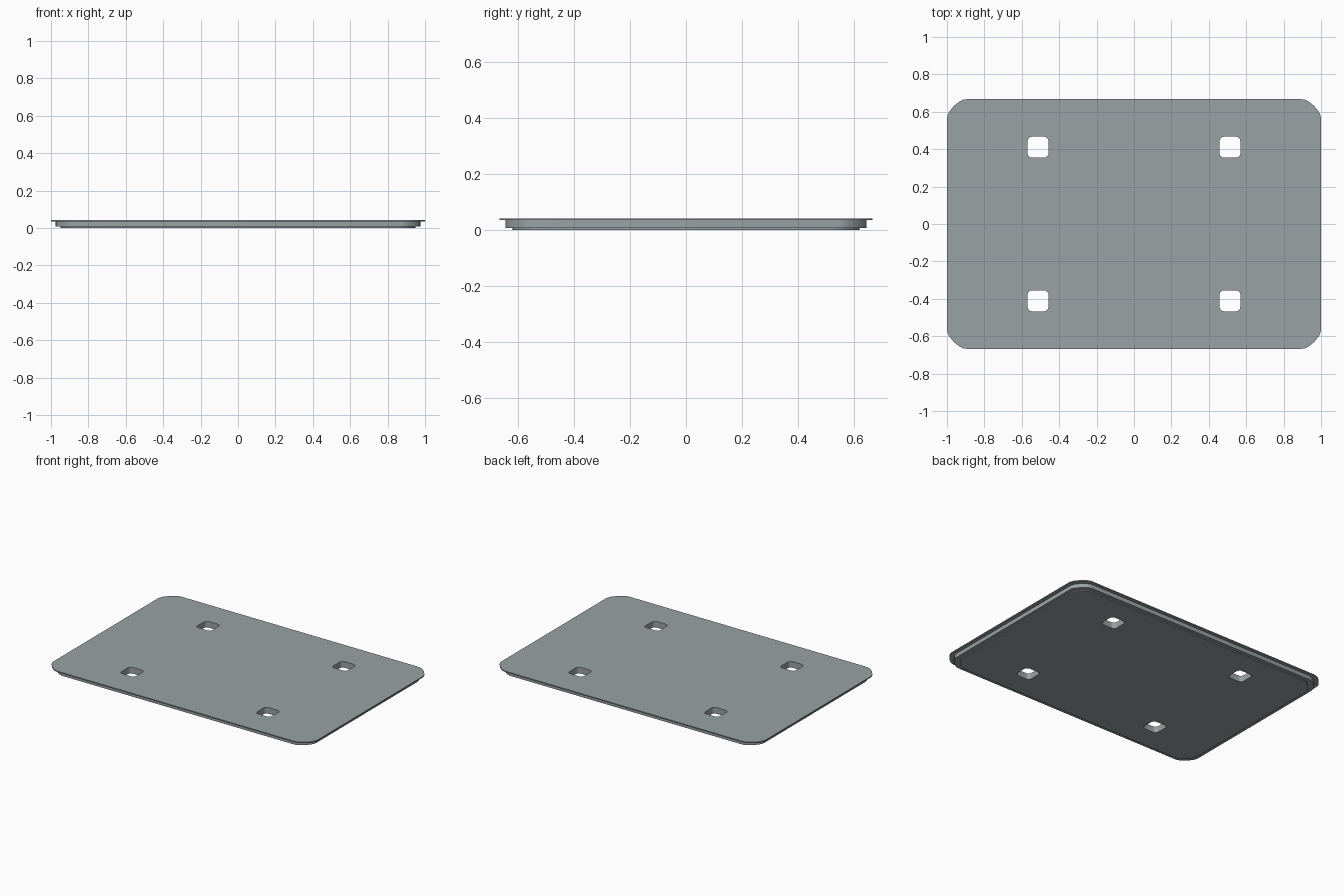
import bpy, bmesh, math

if "Cube" in bpy.data.objects:
    bpy.data.objects.remove(bpy.data.objects["Cube"])


def cut_corner_outline(hx, hy, c):
    """Rectangle with softly bowed corners."""
    steps = [(0, 1), (0.025, 0.83), (0.11, 0.64), (0.345, 0.345),
             (0.64, 0.11), (0.83, 0.025), (1, 0)]
    pts = []
    for sx, sy in ((1, 1), (-1, 1), (-1, -1), (1, -1)):
        corner = [(sx * (hx - a * c), sy * (hy - b * c)) for a, b in steps]
        pts += corner if sx * sy > 0 else corner[::-1]
    return pts


def round_outline(cx, cy, h, r, seg=4):
    """Rounded square around a centre."""
    pts = []
    for q, (sx, sy) in enumerate(((1, 1), (-1, 1), (-1, -1), (1, -1))):
        for i in range(seg + 1):
            a = math.pi / 2 * (q + i / seg)
            pts.append((cx + sx * (h - r) + r * math.cos(a),
                        cy + sy * (h - r) + r * math.sin(a)))
    return pts


def loft(bm, layers):
    """Skin a stack of (outline, z) rings into a closed solid."""
    rings = [[bm.verts.new((x, y, z)) for x, y in o] for o, z in layers]
    for lo, hi in zip(rings, rings[1:]):
        n = len(lo)
        for i in range(n):
            j = (i + 1) % n
            bm.faces.new((lo[i], lo[j], hi[j], hi[i]))
    bm.faces.new(rings[0][::-1])
    bm.faces.new(rings[-1])


def make_object(name, bm):
    bmesh.ops.recalc_face_normals(bm, faces=bm.faces)
    mesh = bpy.data.meshes.new(name)
    bm.to_mesh(mesh)
    bm.free()
    obj = bpy.data.objects.new(name, mesh)
    bpy.context.collection.objects.link(obj)
    return obj


# Stepped plate: bottom pad, body, thin overhanging lip
base = cut_corner_outline(0.95, 0.621, 0.10)
body = cut_corner_outline(0.975, 0.645, 0.10)
lip = cut_corner_outline(1.0, 0.667, 0.105)
bm = bmesh.new()
loft(bm, [(base, 0), (base, 0.007), (body, 0.007),
          (body, 0.035), (lip, 0.035), (lip, 0.042)])
plate = make_object("plate", bm)

# Blue-grey metal
metal = bpy.data.materials.new("grey_metal")
metal.diffuse_color = (0.32, 0.36, 0.37, 1)
metal.use_nodes = True
metal.node_tree.nodes["Principled BSDF"].inputs["Base Color"].default_value = metal.diffuse_color
plate.data.materials.append(metal)

# Four rounded square through holes
bm = bmesh.new()
for sx in (-1, 1):
    for sy in (-1, 1):
        hole = round_outline(sx * 0.513, sy * 0.411, 0.056, 0.024)
        loft(bm, [(hole, -0.1), (hole, 0.1)])
cutter = make_object("hole_cutter", bm)
cutter.hide_render = True

mod = plate.modifiers.new("holes", 'BOOLEAN')
mod.operation = 'DIFFERENCE'
mod.solver = 'EXACT'
mod.object = cutter
bpy.context.view_layer.objects.active = plate
plate.select_set(True)
bpy.ops.object.modifier_apply(modifier=mod.name)
bpy.data.objects.remove(cutter)
bpy.ops.object.shade_smooth_by_angle(angle=math.radians(30))
